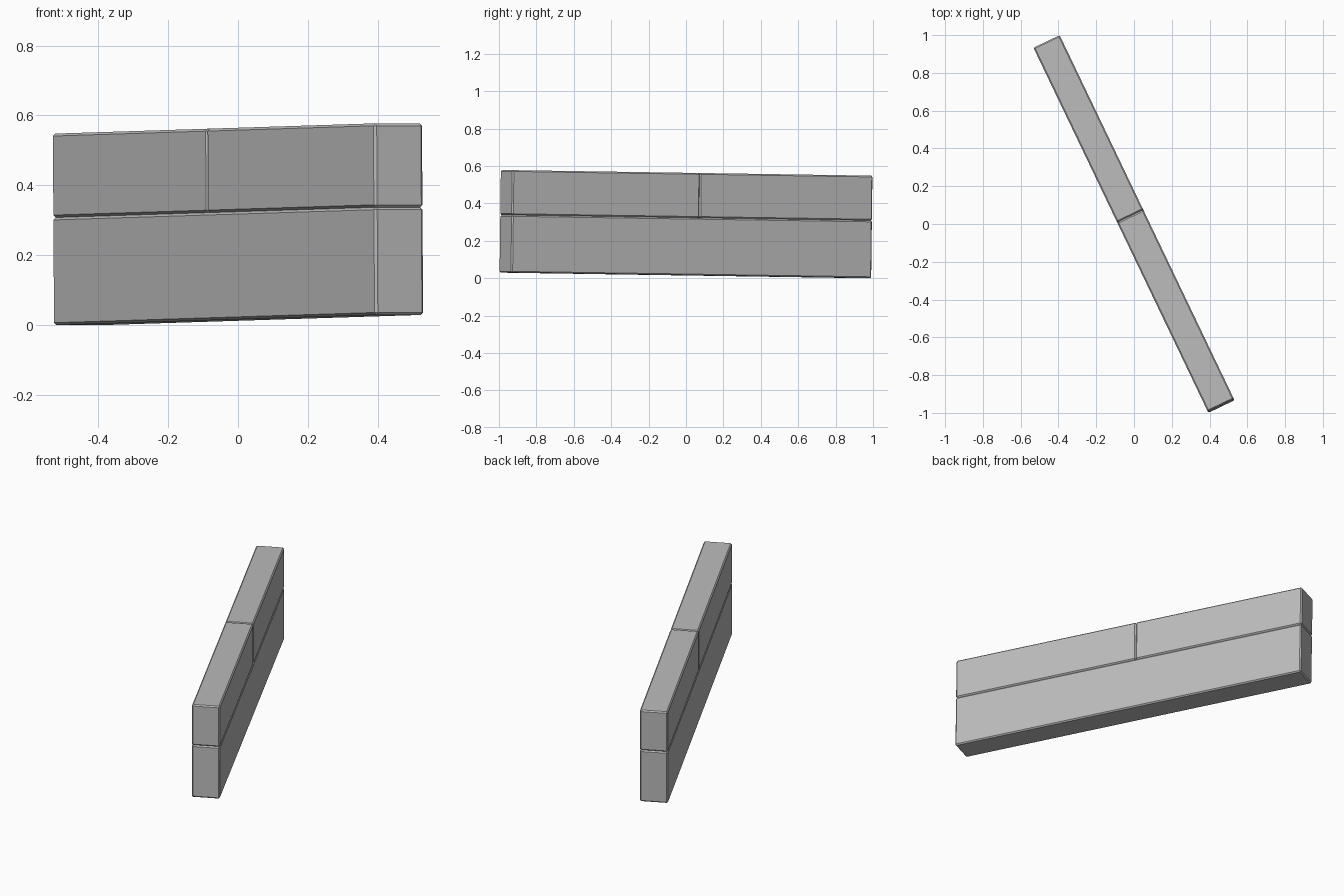
import bpy
import math
from mathutils import Matrix, Vector

cube = bpy.data.objects.get("Cube")
if cube:
    bpy.data.objects.remove(cube, do_unlink=True)

# Plain grey stone
stone = bpy.data.materials.new("grey_stone")
stone.use_nodes = True
grey = (0.5, 0.5, 0.5, 1.0)
stone.diffuse_color = grey
stone.node_tree.nodes["Principled BSDF"].inputs["Base Color"].default_value = grey

WIDTH, LENGTH = 0.154, 2.136
LOWER, TOTAL = 0.308, 0.548
SPLIT = 0.043
PITCH, YAW = -0.0138, math.radians(25.6)

# The whole stack is turned and its front end slightly raised
lift = TOTAL / 2 + LENGTH / 2 * math.sin(-PITCH)
placement = (Matrix.Translation((0, 0, lift))
             @ Matrix.Rotation(YAW, 4, 'Z')
             @ Matrix.Rotation(PITCH, 4, 'X'))


def block(name, y0, y1, z0, z1):
    """Chamfered block spanning the given local length and height."""
    bpy.ops.mesh.primitive_cube_add(size=1)
    ob = bpy.context.object
    ob.name = name
    size = Vector((WIDTH, y1 - y0, z1 - z0))
    centre = Vector((0, (y0 + y1) / 2, (z0 + z1 - TOTAL) / 2))
    ob.data.transform(Matrix.Translation(centre) @ Matrix.Diagonal(size).to_4x4())
    ob.matrix_world = placement
    bevel = ob.modifiers.new("chamfer", 'BEVEL')
    bevel.width = 0.007
    bevel.segments = 1
    ob.data.materials.append(stone)
    return ob


# One long block below, two shorter blocks on top
half = LENGTH / 2
block("lower_block", -half, half, 0, LOWER)
block("upper_front_block", -half, SPLIT, LOWER, TOTAL)
block("upper_back_block", SPLIT, half, LOWER, TOTAL)
